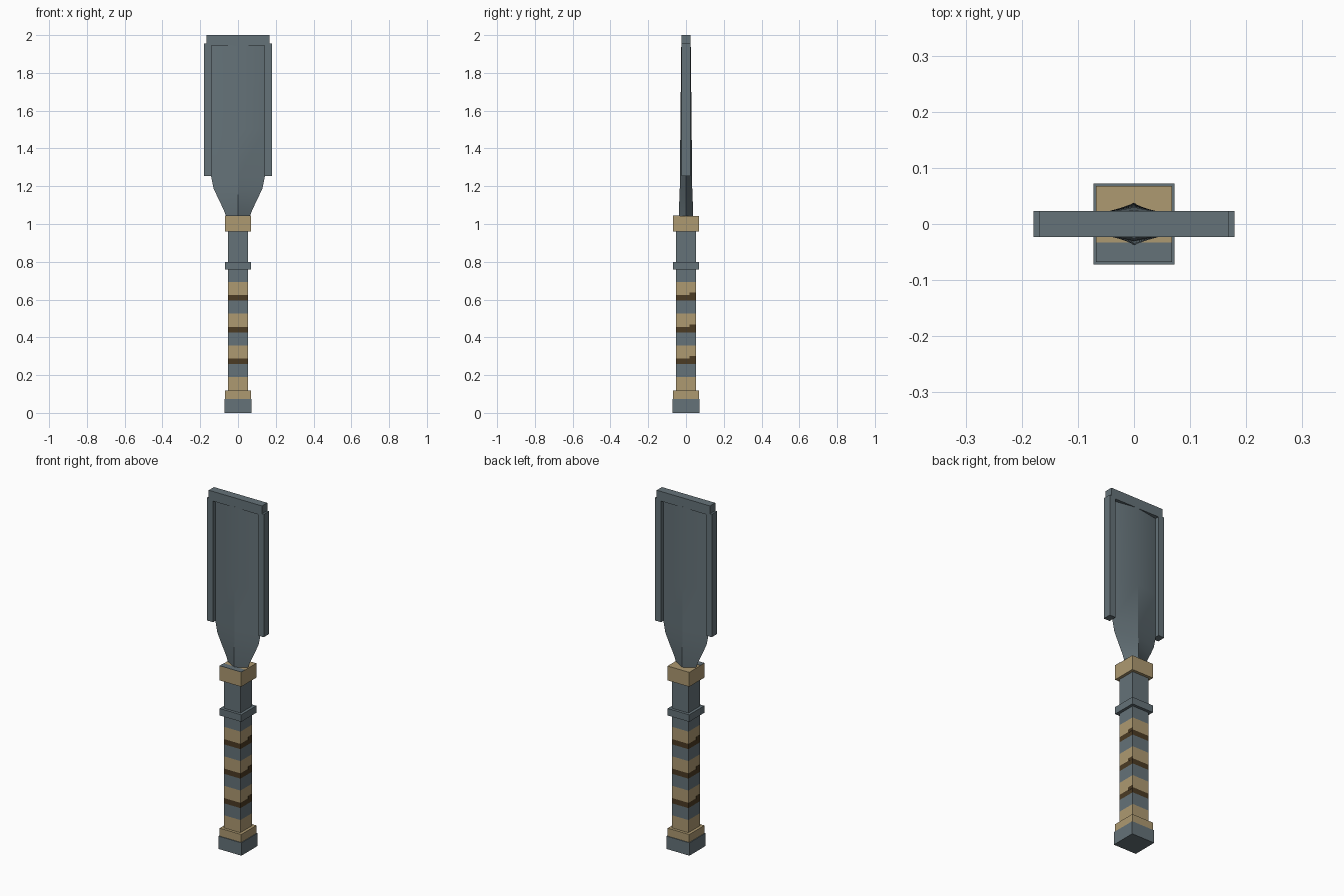
import bpy, bmesh

if "Cube" in bpy.data.objects:
    bpy.data.objects.remove(bpy.data.objects["Cube"])


def material(name, rgb):
    m = bpy.data.materials.new(name)
    m.use_nodes = True
    m.diffuse_color = (*rgb, 1)
    m.node_tree.nodes["Principled BSDF"].inputs["Base Color"].default_value = (*rgb, 1)
    return m


STEEL = material("steel grey", (0.13, 0.17, 0.19))
TAN = material("tan leather", (0.42, 0.32, 0.165))
BROWN = material("dark brown", (0.07, 0.043, 0.017))


def loft(name, rings, mats, bands=None):
    """Skin four-point rings into a closed solid; bands picks a material per step."""
    bm = bmesh.new()
    loops = [[bm.verts.new(p) for p in ring] for ring in rings]
    bm.faces.new(loops[0][::-1])
    for n, (a, b) in enumerate(zip(loops, loops[1:])):
        for i in range(4):
            j = (i + 1) % 4
            face = bm.faces.new((a[i], a[j], b[j], b[i]))
            face.material_index = bands[n] if bands else 0
    bm.faces.new(loops[-1])
    bmesh.ops.recalc_face_normals(bm, faces=bm.faces)
    mesh = bpy.data.meshes.new(name)
    bm.to_mesh(mesh)
    bm.free()
    for m in mats:
        mesh.materials.append(m)
    ob = bpy.data.objects.new(name, mesh)
    bpy.context.scene.collection.objects.link(ob)
    return ob


def rect(x0, x1, y0, y1, z):
    return [(x0, y0, z), (x1, y0, z), (x1, y1, z), (x0, y1, z)]


def box(name, x0, x1, y0, y1, z0, z1, mat):
    return loft(name, [rect(x0, x1, y0, y1, z) for z in (z0, z1)], [mat])


def block(name, half, z0, z1, mat):
    return box(name, -half, half, -half, half, z0, z1, mat)


# Handle: square shaft with wrapped bands (steel, tan, brown)
GRIP = 0.052
levels = [0.118, 0.19]
bands = [1]
for k in range(3):
    z = 0.19 + 0.168 * k
    levels += [z + 0.068, z + 0.098, z + 0.168]
    bands += [0, 2, 1]
levels.append(0.97)
bands.append(0)
loft("handle", [rect(-GRIP, GRIP, -GRIP, GRIP, z) for z in levels],
     [STEEL, TAN, BROWN], bands)

# Stepped ends of the dark bands on the two side faces
for k in range(3):
    z = 0.288 + 0.168 * k
    for side, word in ((1, "left"), (-1, "right")):
        xs = sorted((side * (GRIP - 0.002), side * (GRIP + 0.001)))
        ys = sorted((side * 0.018, side * GRIP))
        box(f"band_step_{word}_{k + 1}", *xs, *ys, z - 0.005, z + 0.013, BROWN)

# Pommel, rings and collar
block("pommel", 0.072, 0, 0.073, STEEL)
block("pommel_ring", 0.068, 0.073, 0.118, TAN)
block("middle_ring", 0.068, 0.76, 0.80, STEEL)
block("blade_collar", 0.068, 0.96, 1.042, TAN)
box("collar_front_plate", -0.068, 0.068, -0.068, -0.033, 1.042, 1.044, STEEL)

# Blade: diamond section flaring out of the collar (height, half width, half depth)
profile = [(1.03, 0.058, 0.038), (1.08, 0.078, 0.037), (1.14, 0.107, 0.035),
           (1.19, 0.130, 0.033), (1.25, 0.142, 0.032), (1.50, 0.143, 0.030),
           (1.95, 0.143, 0.025)]
blade = loft("blade", [[(-w, 0, z), (0, -d, z), (w, 0, z), (0, d, z)]
                       for z, w, d in profile], [STEEL])
bpy.context.view_layer.objects.active = blade
blade.select_set(True)
bpy.ops.object.shade_smooth_by_angle(angle=0.4)
blade.select_set(False)

# Edge strips and top bar
for side, word in ((1, "left"), (-1, "right")):
    xs = sorted((side * 0.141, side * 0.179))
    box(f"edge_strip_{word}", *xs, -0.0235, 0.0235, 1.255, 1.955, STEEL)
box("top_bar", -0.168, 0.168, -0.0235, 0.0235, 1.945, 2.0, STEEL)
